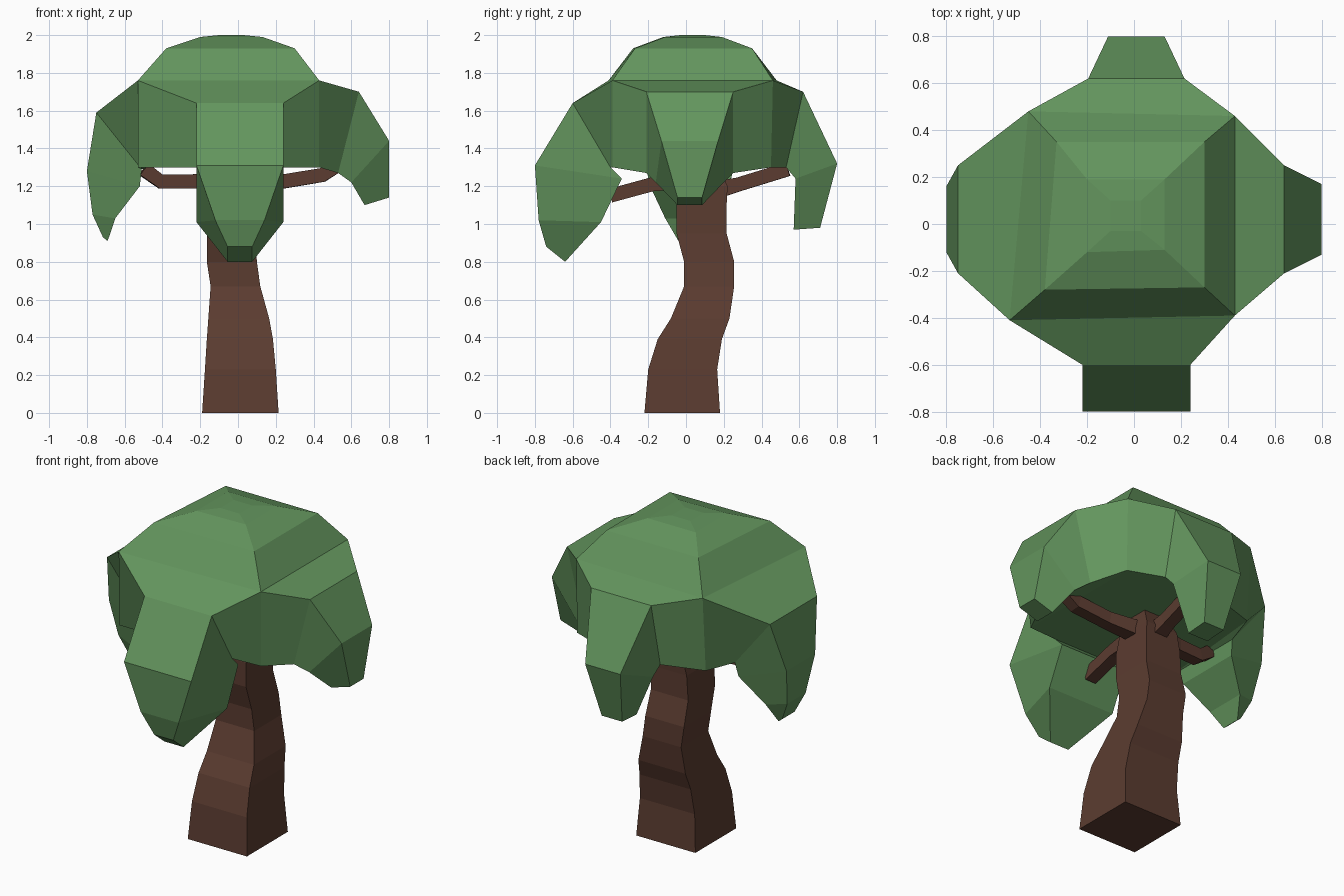
import bpy, bmesh
from mathutils import Vector

if "Cube" in bpy.data.objects:
    bpy.data.objects.remove(bpy.data.objects["Cube"])


def material(name, rgb):
    m = bpy.data.materials.new(name)
    m.diffuse_color = (*rgb, 1)
    m.use_nodes = True
    m.node_tree.nodes["Principled BSDF"].inputs["Base Color"].default_value = m.diffuse_color
    return m


GREEN = material("leaf_green", (0.125, 0.30, 0.11))
BROWN = material("bark_brown", (0.105, 0.045, 0.03))


def finish(bm, name, mat):
    bmesh.ops.recalc_face_normals(bm, faces=bm.faces)
    me = bpy.data.meshes.new(name)
    bm.to_mesh(me)
    bm.free()
    me.materials.append(mat)
    ob = bpy.data.objects.new(name, me)
    bpy.context.collection.objects.link(ob)
    return ob


def loft(bm, rings):
    for a, b in zip(rings, rings[1:]):
        for i in range(4):
            j = (i + 1) % 4
            bm.faces.new((a[i], a[j], b[j], b[i]))


# Canopy: stacked square rings forming a faceted dome
bm = bmesh.new()


def level(z, *xy):
    return [bm.verts.new((x, y, z)) for x, y in xy]


low = level(1.30, (-.53, -.40), (.43, -.39), (.43, .45), (-.45, .45))
rim = level(1.76, (-.53, -.41), (.43, -.39), (.43, .46), (-.45, .48))
dome = [rim,
        level(1.93, (-.38, -.28), (.30, -.27), (.30, .35), (-.33, .35)),
        level(1.99, (-.20, -.12), (.13, -.11), (.13, .19), (-.20, .19)),
        level(2.00, (-.10, -.03), (.03, -.03), (.03, .10), (-.10, .10))]
loft(bm, dome)
bm.faces.new(dome[-1])
bm.faces.new(low)

# Drooping lobes, one per canopy side (front, right, back, left):
# outward axis, sideways axis, centre, then sections of
# (outer distance, z, half width, inner distance, z, half width)
LOBES = [
    ((0, -1), (1, 0), .01, [(.60, 1.64, .23, .40, 1.30, .23),
                            (.80, 1.31, .23, .34, 1.24, .23),
                            (.78, 1.02, .13, .45, 1.01, .23),
                            (.74, .88, .065, .64, .80, .065)]),
    ((1, 0), (0, 1), .02, [(.64, 1.70, .23, .53, 1.27, .23),
                           (.80, 1.44, .15, .60, 1.22, .18),
                           (.80, 1.14, .065, .67, 1.10, .065)]),
    ((0, 1), (-1, 0), -.01, [(.62, 1.70, .205, .53, 1.30, .205),
                             (.80, 1.32, .12, .58, 1.24, .19),
                             (.71, .98, .07, .57, .97, .07)]),
    ((-1, 0), (0, -1), -.02, [(.75, 1.59, .23, .51, 1.29, .23),
                              (.80, 1.28, .14, .52, 1.20, .21),
                              (.77, 1.05, .09, .65, 1.03, .13),
                              (.715, .93, .06, .69, .91, .06)]),
]
for i, (out, side, c, sections) in enumerate(LOBES):
    j = (i + 1) % 4
    out, side = Vector((*out, 0)), Vector((*side, 0))
    rings = [[rim[i], rim[j], low[j], low[i]]]
    for ou, oz, oh, iu, iz, ih in sections:
        corners = ((ou, oz, -oh), (ou, oz, oh), (iu, iz, ih), (iu, iz, -ih))
        rings.append([bm.verts.new(out * u + side * (c + w) + Vector((0, 0, z)))
                      for u, z, w in corners])
    loft(bm, rings)
    bm.faces.new(rings[-1])
finish(bm, "canopy", GREEN)

# Trunk: leaning square sections (z, x min, x max, y min, y max)
bm = bmesh.new()
TRUNK = [(0, -.19, .215, -.22, .18), (.23, -.175, .20, -.20, .165),
         (.39, -.165, .185, -.15, .19), (.50, -.157, .165, -.08, .23),
         (.67, -.145, .118, -.01, .255), (.80, -.165, .10, -.01, .255),
         (.95, -.165, .09, -.05, .215), (1.10, -.155, .09, -.05, .215),
         (1.20, -.13, .09, -.02, .22), (1.33, -.09, .06, .03, .16)]
rings = [level(z, (x0, y0), (x1, y0), (x1, y1), (x0, y1))
         for z, x0, x1, y0, y1 in TRUNK]
loft(bm, rings)
bm.faces.new(rings[0])
bm.faces.new(rings[-1])
finish(bm, "trunk", BROWN)

# Branches: square sticks along short paths
BRANCHES = {
    "front_branch": [(-.02, .08, 1.24), (-.01, -.18, 1.21), (-.01, -.40, 1.15)],
    "right_branch": [(0, .09, 1.20), (.24, .05, 1.225), (.45, .03, 1.26), (.51, .03, 1.30)],
    "back_branch": [(-.02, .12, 1.17), (-.01, .28, 1.21), (0, .54, 1.29)],
    "left_branch": [(-.05, .09, 1.23), (-.25, .07, 1.225), (-.41, .06, 1.225), (-.50, .05, 1.29)],
}
for name, path in BRANCHES.items():
    bm = bmesh.new()
    pts = [Vector(p) for p in path]
    rings = []
    for k, p in enumerate(pts):
        d = (pts[min(k + 1, len(pts) - 1)] - pts[max(k - 1, 0)]).normalized()
        s = d.cross(Vector((0, 0, 1))).normalized()
        u = s.cross(d)
        r = .05 if k == 0 else .037
        rings.append([bm.verts.new(p + s * a * r + u * b * r)
                      for a, b in ((-1, -1), (1, -1), (1, 1), (-1, 1))])
    loft(bm, rings)
    bm.faces.new(rings[0])
    bm.faces.new(rings[-1])
    finish(bm, name, BROWN)
